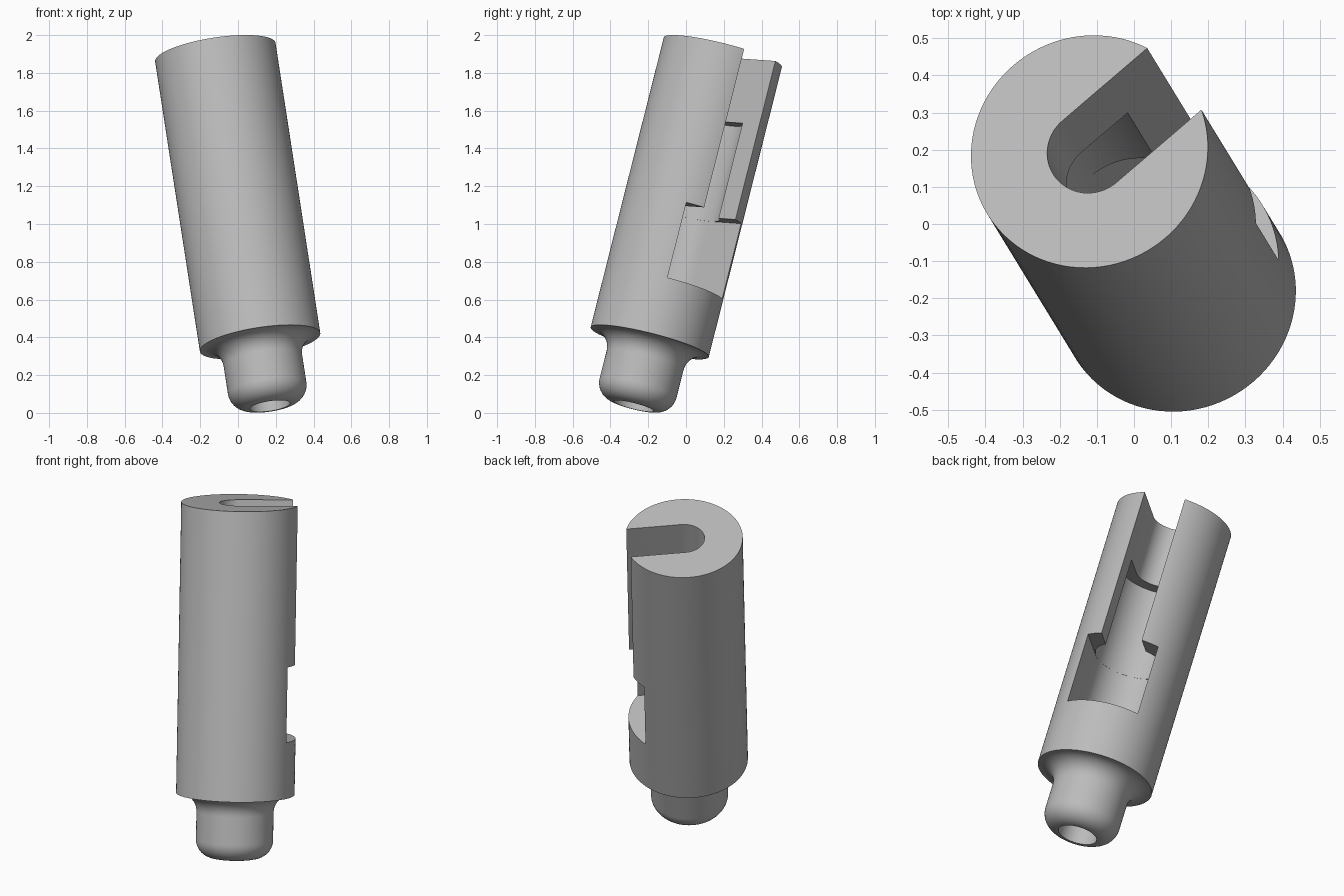
import bpy
import bmesh
from math import cos, sin, pi, radians
from mathutils import Vector, Matrix

cube = bpy.data.objects.get("Cube")
if cube:
    bpy.data.objects.remove(cube, do_unlink=True)

SEGMENTS = 96
BODY_R, NECK_R, FILLET = 0.3225, 0.21, 0.1
SHOULDER, TIP = 1.6, 1.953          # distances below the top face

# Tilted frame: axis points up the rod, out points through the slot
axis = Vector((-0.148, 0.242, 0.959)).normalized()
out = Vector((0.75, 0.66, 0))
out = (out - axis * out.dot(axis)).normalized()
side = axis.cross(out)
frame = Matrix((out, side, axis)).transposed().to_4x4()
frame.translation = (-0.12, 0.195, 1.909)

metal = bpy.data.materials.new("light grey metal")
metal.use_nodes = True
metal.diffuse_color = (0.5, 0.5, 0.5, 1)
metal.node_tree.nodes["Principled BSDF"].inputs["Base Color"].default_value = metal.diffuse_color


def add_object(name, bm):
    bmesh.ops.recalc_face_normals(bm, faces=bm.faces)
    mesh = bpy.data.meshes.new(name)
    bm.to_mesh(mesh)
    bm.free()
    obj = bpy.data.objects.new(name, mesh)
    obj.matrix_world = frame
    mesh.materials.append(metal)
    bpy.context.collection.objects.link(obj)
    return obj


def lathe(name, profile):
    """Turned solid from (radius, depth) points, capped at both ends."""
    bm = bmesh.new()
    rings = []
    for r, depth in profile:
        angles = [2 * pi * i / SEGMENTS for i in range(SEGMENTS)]
        rings.append([bm.verts.new((r * cos(a), r * sin(a), -depth)) for a in angles])
    for a, b in zip(rings, rings[1:]):
        for i in range(SEGMENTS):
            j = (i + 1) % SEGMENTS
            bm.faces.new((a[i], a[j], b[j], b[i]))
    bm.faces.new(rings[0])
    bm.faces.new(rings[-1])
    return add_object(name, bm)


def round_slot(name, r, top, bottom):
    """Slot cutter with a round inner end, open toward the out direction."""
    n = SEGMENTS // 2
    arc = [pi / 2 + pi * i / n for i in range(n + 1)]
    outline = [(r * cos(a), r * sin(a)) for a in arc] + [(0.6, -r), (0.6, r)]
    bm = bmesh.new()
    face = bm.faces.new([bm.verts.new((x, y, -bottom)) for x, y in outline])
    extruded = bmesh.ops.extrude_face_region(bm, geom=[face])["geom"]
    verts = [v for v in extruded if isinstance(v, bmesh.types.BMVert)]
    bmesh.ops.translate(bm, verts=verts, vec=(0, 0, bottom - top))
    return add_object(name, bm)


# Body, concave shoulder fillet, neck and rounded tip
steps = [pi / 2 * i / 10 for i in range(11)]
profile = [(BODY_R, 0), (BODY_R, SHOULDER)]
profile += [(NECK_R + FILLET * (1 - sin(a)), SHOULDER + FILLET * (1 - cos(a))) for a in steps]
profile += [(NECK_R - FILLET * (1 - cos(a)), TIP - FILLET * (1 - sin(a))) for a in steps]
rod = lathe("slotted_rod", profile)

# Narrow slot, hidden round pocket, wide side opening and tip bore
cutters = [
    round_slot("narrow_slot_cutter", 0.115, -0.1, 0.93),
    lathe("pocket_cutter", [(0.2, 0.35), (0.2, 1.2)]),
    round_slot("wide_opening_cutter", 0.2008, 0.875, 1.29),
    lathe("tip_bore_cutter", [(0.108, 1.24), (0.108, 2.1)]),
]

bpy.ops.object.select_all(action="DESELECT")
rod.select_set(True)
bpy.context.view_layer.objects.active = rod
for cutter in cutters:
    cutter.hide_render = True
    cut = rod.modifiers.new(cutter.name, "BOOLEAN")
    cut.operation = "DIFFERENCE"
    cut.solver = "EXACT"
    cut.object = cutter
    bpy.ops.object.modifier_apply(modifier=cut.name)
for cutter in cutters:
    bpy.data.objects.remove(cutter, do_unlink=True)

bpy.ops.object.shade_smooth_by_angle(angle=radians(30))
